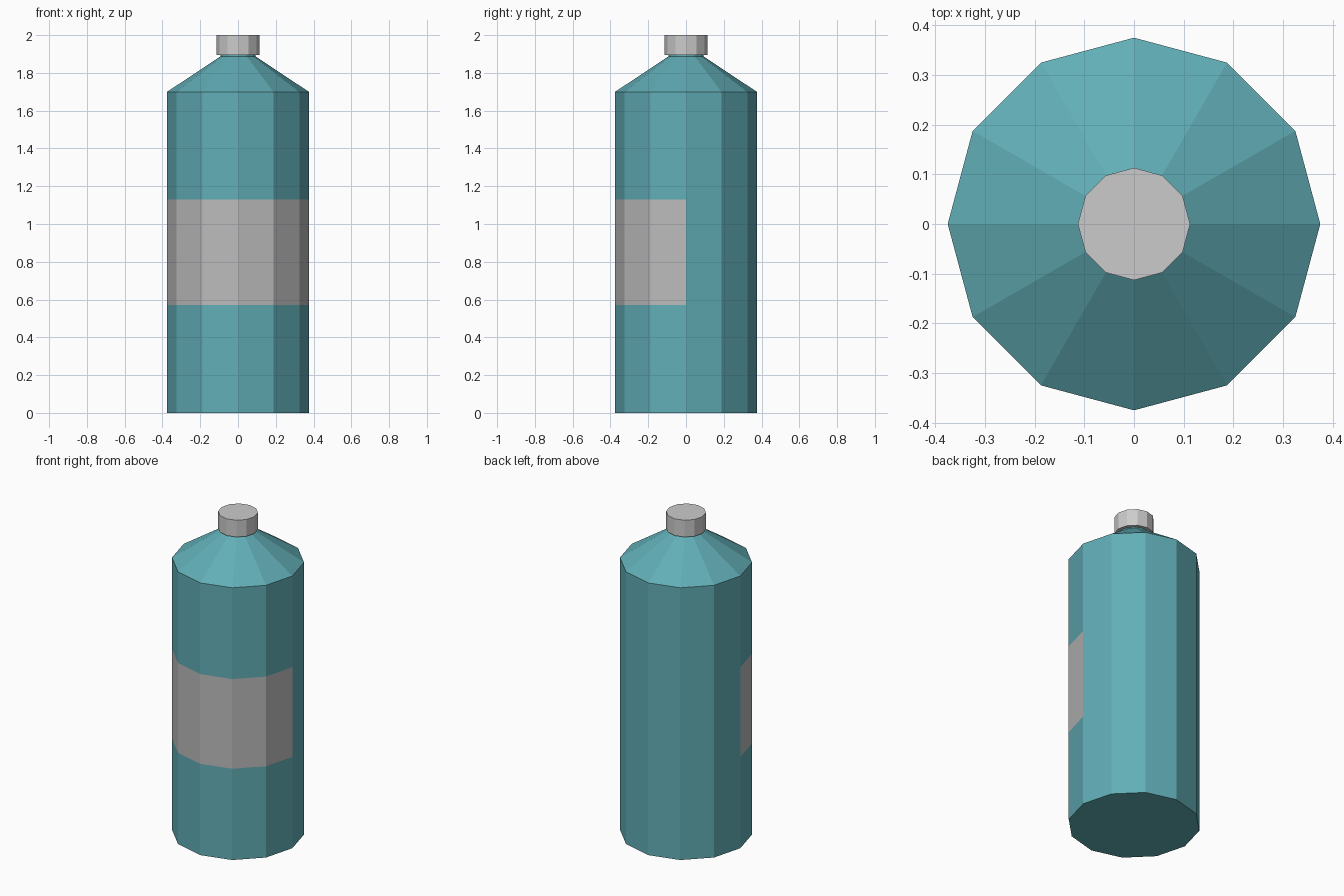
import bpy, bmesh
from math import cos, sin, pi

if "Cube" in bpy.data.objects:
    bpy.data.objects.remove(bpy.data.objects["Cube"])

SIDES = 12


def material(name, color):
    m = bpy.data.materials.new(name)
    m.diffuse_color = (*color, 1)
    m.use_nodes = True
    m.node_tree.nodes["Principled BSDF"].inputs["Base Color"].default_value = m.diffuse_color
    return m


def lathe(name, profile, materials=(), is_label=None):
    """Spin (radius, z) points into a closed flat-sided solid."""
    bm = bmesh.new()
    rings = [[bm.verts.new((r * cos(2 * pi * i / SIDES), r * sin(2 * pi * i / SIDES), z))
              for i in range(SIDES)] for r, z in profile]
    for k in range(len(rings) - 1):
        a, b = rings[k], rings[k + 1]
        for i in range(SIDES):
            j = (i + 1) % SIDES
            f = bm.faces.new((a[i], a[j], b[j], b[i]))
            if is_label and is_label(k, i):
                f.material_index = 1
    bm.faces.new(rings[0][::-1])
    bm.faces.new(rings[-1])
    me = bpy.data.meshes.new(name)
    bm.to_mesh(me)
    bm.free()
    for m in materials:
        me.materials.append(m)
    ob = bpy.data.objects.new(name, me)
    bpy.context.collection.objects.link(ob)
    return ob


# Bottle body with shoulder and short neck; the label covers the front half
teal = material("teal", (0.12, 0.42, 0.47))
label = material("label_grey", (0.5, 0.5, 0.5))
R = 0.375
lathe("bottle_body",
      [(R, 0), (R, 0.57), (R, 1.13), (R, 1.70), (0.092, 1.888), (0.092, 1.91)],
      (teal, label), lambda ring, side: ring == 1 and side >= SIDES // 2)

# Screw cap
lathe("cap", [(0.113, 1.895), (0.113, 2.0)])
